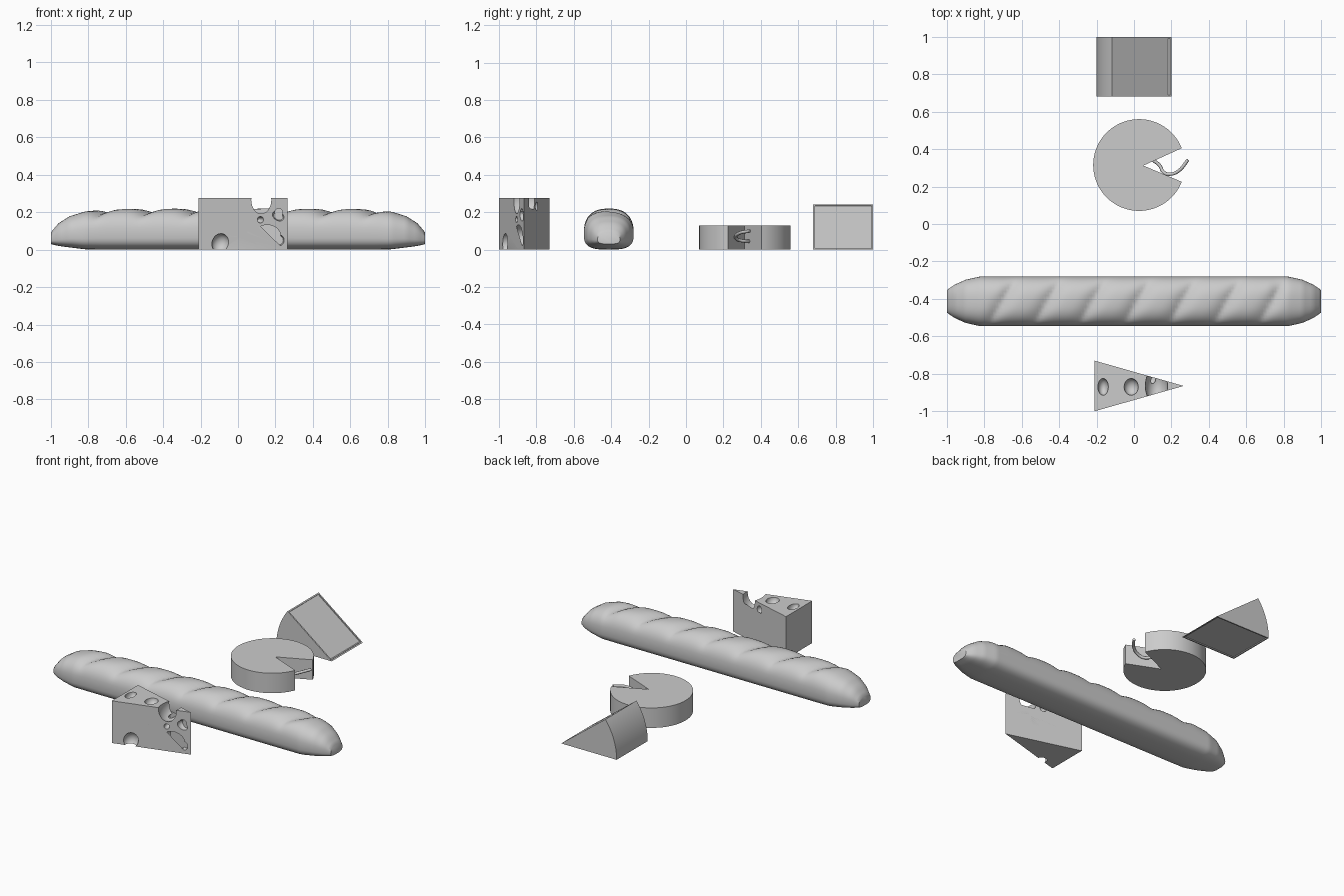
import bpy, bmesh, math
from mathutils import Matrix, Vector

cube = bpy.data.objects.get("Cube")
if cube:
    bpy.data.objects.remove(cube, do_unlink=True)

grey = bpy.data.materials.new("plain_grey")
grey.use_nodes = True
tone = (0.6, 0.6, 0.6, 1)
grey.diffuse_color = tone
bsdf = next(n for n in grey.node_tree.nodes if n.type == 'BSDF_PRINCIPLED')
bsdf.inputs["Base Color"].default_value = tone


def finish(bm, name, smooth=None):
    """Turn a bmesh into an object, smooth below the given angle."""
    bmesh.ops.recalc_face_normals(bm, faces=bm.faces)
    mesh = bpy.data.meshes.new(name)
    bm.to_mesh(mesh)
    bm.free()
    mesh.materials.append(grey)
    obj = bpy.data.objects.new(name, mesh)
    bpy.context.collection.objects.link(obj)
    if smooth:
        shade(obj, smooth)
    return obj


def activate(obj):
    bpy.ops.object.select_all(action='DESELECT')
    obj.select_set(True)
    bpy.context.view_layer.objects.active = obj


def shade(obj, degrees):
    activate(obj)
    bpy.ops.object.shade_smooth_by_angle(angle=math.radians(degrees))


def extrude_profile(points, offset):
    """Closed prism from a planar loop of points."""
    bm = bmesh.new()
    face = bm.faces.new([bm.verts.new(p) for p in points])
    out = bmesh.ops.extrude_face_region(bm, geom=[face], use_keep_orig=True)
    moved = [g for g in out["geom"] if isinstance(g, bmesh.types.BMVert)]
    bmesh.ops.translate(bm, verts=moved, vec=offset)
    return bm


# Bread loaf: rings along x, tapered ends, slanted scores on top
# station: distance from middle, half width, top, bottom
STATIONS = [(0, .133, .22, 0), (.72, .133, .217, 0), (.82, .133, .203, .002),
            (.9, .115, .178, .012), (.96, .088, .14, .02), (1, .06, .092, .03)]


def station(d):
    for a, b in zip(STATIONS, STATIONS[1:]):
        if d <= b[0]:
            t = (d - a[0]) / (b[0] - a[0])
            return [p + (q - p) * t for p, q in zip(a[1:], b[1:])]
    return STATIONS[-1][1:]


def signed_power(v, p):
    return math.copysign(abs(v) ** p, v)


def build_loaf():
    bm = bmesh.new()
    rings, sides, prev = 140, 40, None
    for i in range(rings + 1):
        x = -1 + 2 * i / rings
        half, top, low = station(min(abs(x), 1))
        mid = low + (top - low) * 0.42
        fade = max(0, min(1, (0.86 - abs(x)) / 0.1))
        ring = []
        for k in range(sides):
            a = math.tau * k / sides
            c, s = math.cos(a), math.sin(a)
            y = half * signed_power(c, 0.8 if s > 0 else 0.65)
            rise = top - mid if s > 0 else mid - low
            z = mid + rise * signed_power(s, 0.85 if s > 0 else 0.6)
            phase = (x - 0.02 - 0.6 * y) / 0.24
            dip = (1 - abs(math.sin(math.pi * phase))) ** 1.5
            z -= 0.03 * dip * fade * max(0, s) ** 2
            ring.append(bm.verts.new((x, y - 0.413, z)))
        if prev:
            for k in range(sides):
                n = (k + 1) % sides
                bm.faces.new((prev[k], prev[n], ring[n], ring[k]))
        else:
            bm.faces.new(ring)
        prev = ring
    bm.faces.new(prev)
    return finish(bm, "bread_loaf", 45)


# Holed cheese: triangular prism with ellipsoid holes cut out
TIP_X, BACK_X, MID_Y, HALF_Y, TALL = 0.265, -0.21, -0.865, 0.135, 0.275
# hole on a slanted side: x, z, half width, half height, tilt
FRONT_HOLES = [(-.125, .24, .02, .028, 10), (-.06, .17, .033, .068, 32),
               (-.095, .035, .045, .052, 25), (.02, .185, .027, .028, 0),
               (.015, .11, .04, .04, 0), (.12, .16, .017, .017, 0),
               (.215, .18, .034, .024, 30), (.225, .05, .022, .028, 0)]
BACK_HOLES = [(.22, .2, .025, .025, 0), (.1, .18, .022, .022, 0),
              (.03, .11, .025, .025, 0), (-.08, .16, .045, .045, 15),
              (-.07, .065, .04, .05, 0), (.03, .23, .02, .025, 0)]
# free hole: centre, radii
OPEN_HOLES = [((.15, MID_Y, .07), (.08, .1, .066)),
              ((.12, MID_Y, .265), (.06, .1, .08)),
              ((-.165, -.87, TALL), (.028, .045, .04)),
              ((-.015, -.87, TALL), (.038, .045, .04))]


def build_holed_cheese():
    bm = extrude_profile([(BACK_X, MID_Y - HALF_Y, 0), (TIP_X, MID_Y, 0),
                          (BACK_X, MID_Y + HALF_Y, 0)], (0, 0, TALL))
    cheese = finish(bm, "holed_cheese")
    cut = bmesh.new()

    def ellipsoid(centre, radii, turn=Matrix()):
        size = Matrix.Diagonal((*radii, 1))
        bmesh.ops.create_uvsphere(cut, u_segments=24, v_segments=14, radius=1,
                                  matrix=Matrix.Translation(centre) @ turn @ size)

    slope = math.atan2(HALF_Y, TIP_X - BACK_X)
    for side, holes in ((-1, FRONT_HOLES), (1, BACK_HOLES)):
        for x, z, wide, high, tilt in holes:
            y = MID_Y + side * HALF_Y * (TIP_X - x) / (TIP_X - BACK_X)
            turn = (Matrix.Rotation(-side * slope, 4, 'Z')
                    @ Matrix.Rotation(math.radians(tilt), 4, 'Y'))
            ellipsoid((x, y, z), (wide, 0.045, high), turn)
    for centre, radii in OPEN_HOLES:
        ellipsoid(centre, radii)
    cutter = finish(cut, "hole_cutter", 60)
    cutter.hide_render = True

    mod = cheese.modifiers.new("holes", 'BOOLEAN')
    mod.operation, mod.solver, mod.object = 'DIFFERENCE', 'EXACT', cutter
    mod.use_self = True
    activate(cheese)
    bpy.ops.object.modifier_apply(modifier=mod.name)
    bpy.data.objects.remove(cutter, do_unlink=True)
    shade(cheese, 30)


# Cheese wheel: disc with a slice missing
def build_wheel():
    cx, cy, radius, gap, steps = 0.027, 0.315, 0.245, math.radians(21.5), 64
    loop = [(0.05, 0.312, 0)]
    for i in range(steps + 1):
        a = gap + (math.tau - 2 * gap) * i / steps
        loop.append((cx + radius * math.cos(a), cy + radius * math.sin(a), 0))
    finish(extrude_profile(loop, (0, 0, 0.13)), "cheese_wheel", 30)


# Curled strip in the gap of the wheel
def build_strip():
    curve = bpy.data.curves.new("curled_strip", 'CURVE')
    curve.dimensions = '3D'
    curve.bevel_depth, curve.bevel_resolution = 0.009, 2
    curve.use_fill_caps = True
    curve.resolution_u = 6
    path = [(.1, .342, .045), (.135, .315, .045), (.16, .275, .055),
            (.195, .266, .07), (.24, .285, .088), (.288, .342, .1)]
    spline = curve.splines.new('BEZIER')
    spline.bezier_points.add(len(path) - 1)
    for point, co in zip(spline.bezier_points, path):
        point.co = co
        point.handle_left_type = point.handle_right_type = 'AUTO'
    curve.materials.append(grey)
    obj = bpy.data.objects.new("curled_strip", curve)
    bpy.context.collection.objects.link(obj)
    activate(obj)
    bpy.ops.object.convert(target='MESH')
    shade(bpy.context.view_layer.objects.active, 50)


# Cheese slice: cylinder sector on its side, cut faces sunk inside a rind
def build_slice():
    radius, spread, steps = 0.4, math.radians(37.2), 16
    loop = [(0.2, 0.68, 0)]
    for i in range(steps + 1):
        a = spread * i / steps
        loop.append((0.2 - radius * math.cos(a), 0.68, radius * math.sin(a)))
    bm = extrude_profile(loop, (0, 0.32, 0))
    bmesh.ops.recalc_face_normals(bm, faces=bm.faces)
    cut_faces = [f for f in bm.faces if len(f.verts) == 4 and f.calc_area() > 0.1]
    for face in cut_faces:
        bmesh.ops.inset_individual(bm, faces=[face], thickness=0.012)
        down = Vector(face.normal) * -0.006
        rim = bmesh.ops.extrude_discrete_faces(bm, faces=[face])["faces"]
        bmesh.ops.translate(bm, verts=list(rim[0].verts), vec=down)
    finish(bm, "cheese_slice", 30)


build_loaf()
build_holed_cheese()
build_wheel()
build_strip()
build_slice()
